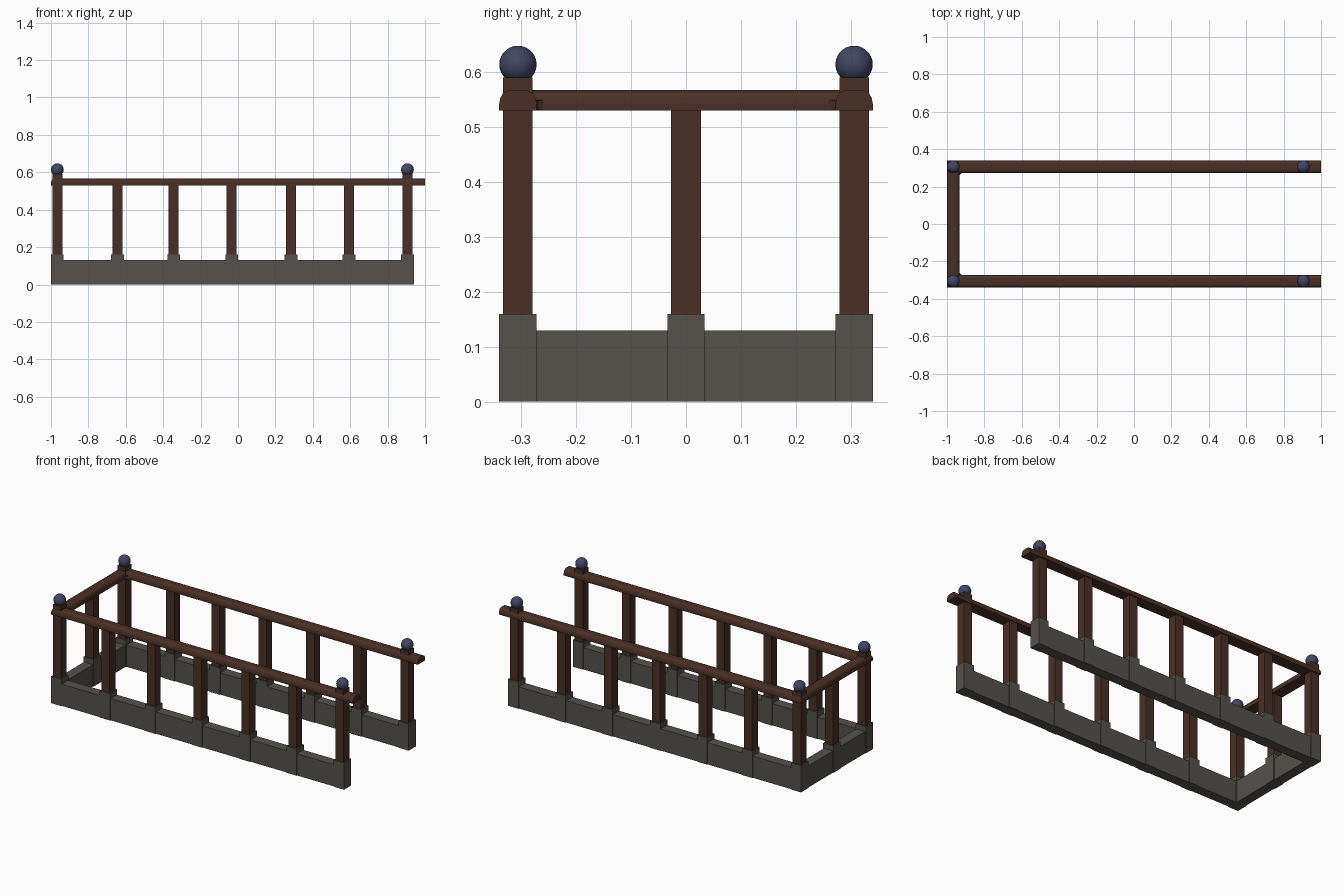
import bpy, bmesh, math
from mathutils import Vector

if "Cube" in bpy.data.objects:
    bpy.data.objects.remove(bpy.data.objects["Cube"])


def material(name, rgb):
    m = bpy.data.materials.new(name)
    m.diffuse_color = (*rgb, 1)
    m.use_nodes = True
    m.node_tree.nodes["Principled BSDF"].inputs["Base Color"].default_value = m.diffuse_color
    return m


WOOD = material("dark_brown_wood", (0.068, 0.030, 0.020))
STONE = material("grey_stone", (0.092, 0.085, 0.072))
BALL = material("slate_blue", (0.054, 0.062, 0.125))


def finish(name, bm, mat, smooth=False):
    bmesh.ops.recalc_face_normals(bm, faces=bm.faces)
    mesh = bpy.data.meshes.new(name)
    for f in bm.faces:
        f.smooth = smooth
    bm.to_mesh(mesh)
    bm.free()
    mesh.materials.append(mat)
    ob = bpy.data.objects.new(name, mesh)
    bpy.context.collection.objects.link(ob)
    return ob


def box(name, x0, x1, y0, y1, z0, z1, mat):
    bm = bmesh.new()
    bmesh.ops.create_cube(bm, size=1)
    for v in bm.verts:
        v.co = Vector((x0 + (v.co.x + .5) * (x1 - x0),
                       y0 + (v.co.y + .5) * (y1 - y0),
                       z0 + (v.co.z + .5) * (z1 - z0)))
    return finish(name, bm, mat)


END_X, SIDE_Y = -0.966, 0.306
XS = [END_X, -0.644, -0.344, -0.034, 0.283, 0.593, 0.906]
PED, POST, WALL = 0.034, 0.027, 0.030


def post(x, y, top):
    box("pedestal", x - PED, x + PED, y - PED, y + PED, 0, 0.16, STONE)
    box("post", x - POST, x + POST, y - POST, y + POST, 0.155, top, WOOD)


# Posts with stone pedestals; ball finials on the four end posts
for y in (-SIDE_Y, SIDE_Y):
    for x in XS:
        tall = x in (XS[0], XS[-1])
        post(x, y, 0.59 if tall else 0.535)
        if tall:
            bm = bmesh.new()
            bmesh.ops.create_uvsphere(bm, u_segments=24, v_segments=14, radius=0.034)
            bmesh.ops.translate(bm, verts=bm.verts, vec=(x, y, 0.614))
            finish("ball_finial", bm, BALL, True)
    # Low side wall
    box("side_wall", END_X, XS[-1], y - WALL, y + WALL, 0, 0.13, STONE)

# Closed end: wall and middle post
box("end_wall", END_X - WALL, END_X + WALL, -SIDE_Y, SIDE_Y, 0, 0.13, STONE)
post(END_X, 0, 0.535)

# Handrail: rounded profile swept round a mitred U
profile = [(-.034, .53), (-.034, .543), (-.032, .553), (-.027, .562), (-.017, .567),
           (.017, .567), (.027, .562), (.032, .553), (.034, .543), (.034, .53)]
stations = [((1, -SIDE_Y), (0, -1)), ((END_X, -SIDE_Y), (-1, -1)),
            ((END_X, SIDE_Y), (-1, 1)), ((1, SIDE_Y), (0, 1))]
bm = bmesh.new()
rings = [[bm.verts.new((c[0] + d[0] * s, c[1] + d[1] * s, z)) for s, z in profile]
         for c, d in stations]
n = len(profile)
for a, b in zip(rings, rings[1:]):
    for i in range(n):
        j = (i + 1) % n
        bm.faces.new((a[i], a[j], b[j], b[i]))
bm.faces.new(rings[0])
bm.faces.new(rings[-1])
finish("handrail", bm, WOOD)

# Small fillets in the inner rail corners
for s in (-1, 1):
    bm = bmesh.new()
    cx, cy, r = END_X + 0.032, s * (SIDE_Y - 0.032), 0.022
    pts = [(cx, cy)] + [(cx + r - r * math.sin(t), cy - s * (r - r * math.cos(t)))
                        for t in [k * math.pi / 8 for k in range(5)]]
    f = bm.faces.new([bm.verts.new((x, y, 0.531)) for x, y in pts])
    ext = bmesh.ops.extrude_face_region(bm, geom=[f])
    bmesh.ops.translate(bm, vec=(0, 0, 0.018),
                        verts=[v for v in ext["geom"] if isinstance(v, bmesh.types.BMVert)])
    finish("rail_corner_fillet", bm, WOOD)
